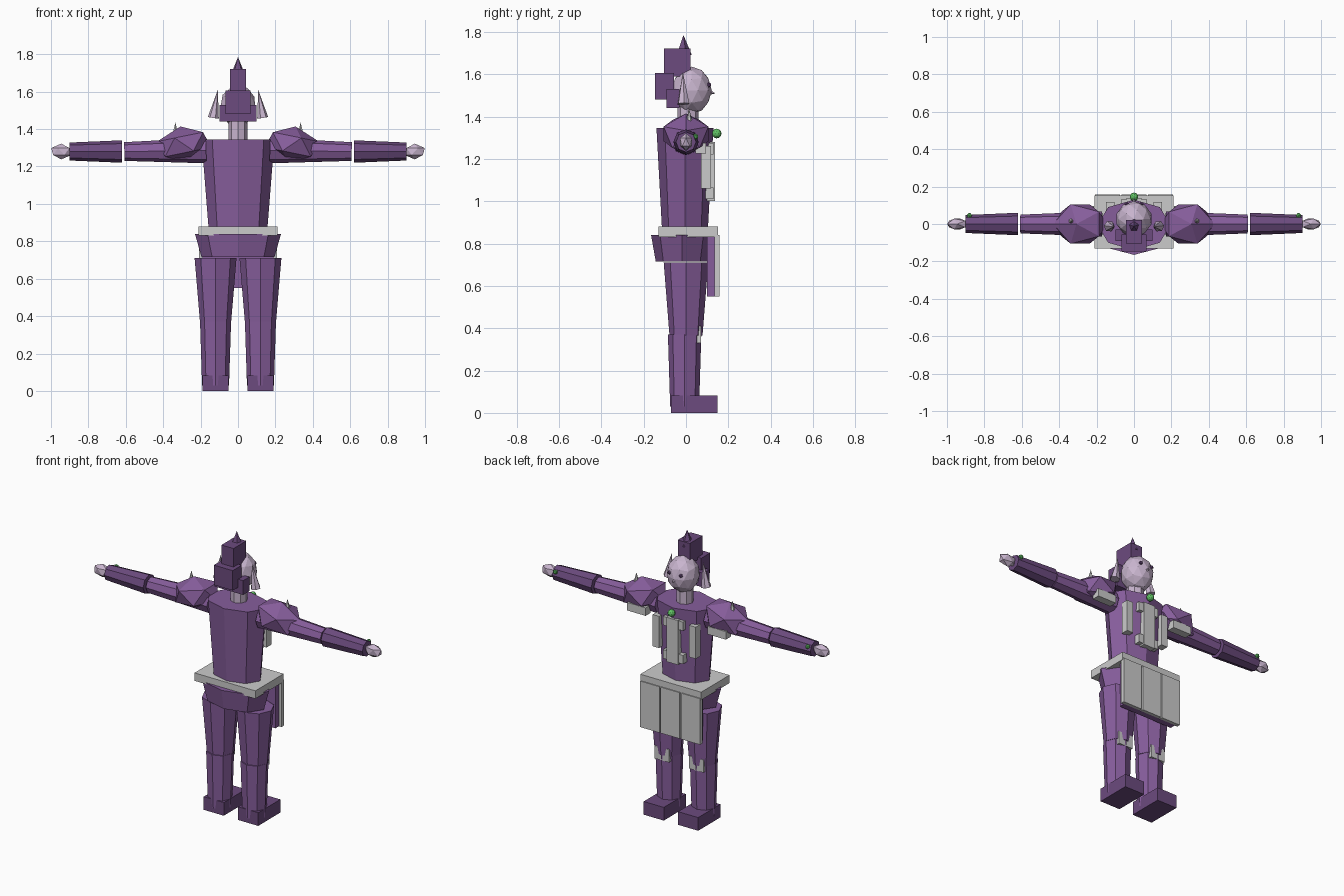
import bpy
from mathutils import Vector

if "Cube" in bpy.data.objects:
    bpy.data.objects.remove(bpy.data.objects["Cube"])


def material(name, rgb):
    m = bpy.data.materials.new(name)
    m.diffuse_color = (*rgb, 1)
    m.use_nodes = True
    m.node_tree.nodes["Principled BSDF"].inputs["Base Color"].default_value = m.diffuse_color
    return m


SUIT = material("suit_purple", (0.24, 0.11, 0.33))
DARK = material("dark_purple", (0.15, 0.07, 0.21))
SKIN = material("pale_skin", (0.58, 0.46, 0.62))
GEM = material("green_gem", (0.12, 0.55, 0.13))


def finish(name, mat):
    ob = bpy.context.object
    ob.name = name
    if mat:
        ob.data.materials.append(mat)
    return ob


def box(name, x, y, z, mat=None):
    """Box from (min, max) ranges."""
    bpy.ops.mesh.primitive_cube_add(size=1)
    ob = finish(name, mat)
    ob.location = [(a + b) / 2 for a, b in (x, y, z)]
    ob.scale = [b - a for a, b in (x, y, z)]
    return ob


def limb(name, p, q, r1, r2, mat=None, sides=8, squash=1.0):
    """Tapered prism from point p to point q; squash scales its local y."""
    p, q = Vector(p), Vector(q)
    bpy.ops.mesh.primitive_cone_add(vertices=sides, radius1=r1, radius2=r2,
                                    depth=(q - p).length, location=(p + q) / 2)
    ob = finish(name, mat)
    d = (q - p).normalized()
    if d.z < 0.999:
        ob.rotation_euler = d.to_track_quat('Z', 'Y').to_euler()
    ob.scale.y = squash
    return ob


def ball(name, loc, scale, mat=None, sub=1, tilt=0):
    bpy.ops.mesh.primitive_ico_sphere_add(subdivisions=sub, radius=1, location=loc,
                                          rotation=(0, tilt, 0))
    ob = finish(name, mat)
    ob.scale = scale
    return ob


def mirror(ob):
    """Linked copy reflected across x = 0."""
    c = ob.copy()
    c.data = ob.data.copy()
    c.name = ob.name + "_left"
    bpy.context.collection.objects.link(c)
    c.data.transform(ob.matrix_basis)
    for v in c.data.vertices:
        v.co.x = -v.co.x
    c.data.flip_normals()
    c.location, c.rotation_euler, c.scale = (0, 0, 0), (0, 0, 0), (1, 1, 1)


# Torso, hips and belt
limb("torso", (0, -0.005, 0.84), (0, -0.005, 1.345), 0.155, 0.195, SUIT, squash=0.69)
limb("hips", (0, -0.02, 0.715), (0, -0.02, 0.84), 0.195, 0.23, SUIT, squash=0.63)
box("belt", (-0.212, 0.212), (-0.13, 0.152), (0.83, 0.88))

# Hanging skirt: cloth backing and three plates
box("skirt_cloth", (-0.19, 0.19), (0.10, 0.138), (0.55, 0.83), SUIT)
for i in (-1, 0, 1):
    box("skirt_plate", (i * 0.142 - 0.067, i * 0.142 + 0.067), (0.135, 0.158), (0.55, 0.84))

# Chest armour and gem
box("chest_plate", (-0.04, 0.04), (0.08, 0.138), (1.0, 1.28))
for z in (1.01, 1.22):
    box("chest_crossbar", (-0.07, 0.07), (0.08, 0.13), (z, z + 0.055))
ball("chest_gem", (0, 0.145, 1.32), (0.023, 0.023, 0.023), GEM, 2)

# Neck, head and face
limb("neck", (0, 0.01, 1.33), (0, 0.01, 1.46), 0.05, 0.05, SKIN)
ball("head", (0, 0.027, 1.524), (0.097, 0.095, 0.112), SKIN, 2)
limb("nose", (0, 0.11, 1.515), (0, 0.135, 1.51), 0.013, 0.002, SKIN, 4)

# Hair: stacked blocks and top spike
box("hair_top", (-0.042, 0.042), (-0.105, 0.022), (1.59, 1.722), DARK)
box("hair_back", (-0.066, 0.066), (-0.147, -0.057), (1.48, 1.605), DARK)
box("hair_nape", (-0.1, 0.1), (-0.092, -0.03), (1.44, 1.53), DARK)
limb("hair_spike", (0, -0.012, 1.69), (0, -0.012, 1.785), 0.04, 0.0, DARK, 5)

# Paired parts, built on +x and mirrored
X = 0.12
pairs = [
    ball("eye", (0.04, 0.108, 1.55), (0.012, 0.012, 0.012), DARK),
    limb("ear", (0.132, -0.012, 1.46), (0.108, -0.015, 1.61), 0.03, 0.0, SKIN, 6),
    box("side_plate", (0.105, 0.15), (0.07, 0.118), (1.06, 1.26)),
    # Arm
    limb("upper_arm", (0.17, 0, 1.285), (0.608, 0, 1.28), 0.068, 0.05, SUIT),
    limb("forearm", (0.62, 0, 1.28), (0.9, 0, 1.28), 0.06, 0.048, DARK),
    ball("hand", (0.945, 0, 1.28), (0.06, 0.033, 0.042), SKIN),
    ball("wrist_gem", (0.88, 0.045, 1.305), (0.015, 0.015, 0.015), GEM),
    # Shoulder
    ball("shoulder_pad", (0.288, 0, 1.318), (0.155, 0.124, 0.098), SUIT, 1, 0.2),
    limb("shoulder_spike", (0.335, 0.015, 1.36), (0.335, 0.015, 1.437), 0.02, 0.0, None, 6),
    box("shoulder_guard", (0.215, 0.345), (0.045, 0.095), (1.225, 1.275)),
    # Leg
    limb("thigh", (X, 0, 0.365), (X, 0, 0.71), 0.083, 0.112, SUIT, squash=0.94),
    limb("shin", (X, -0.01, 0.03), (X, -0.003, 0.37), 0.072, 0.083, SUIT, squash=0.95),
    box("knee_plate", (X - 0.05, X + 0.05), (0.03, 0.07), (0.33, 0.41)),
    box("boot", (X - 0.07, X + 0.07), (-0.07, 0.15), (0, 0.083), DARK),
]
for ob in pairs:
    mirror(ob)
